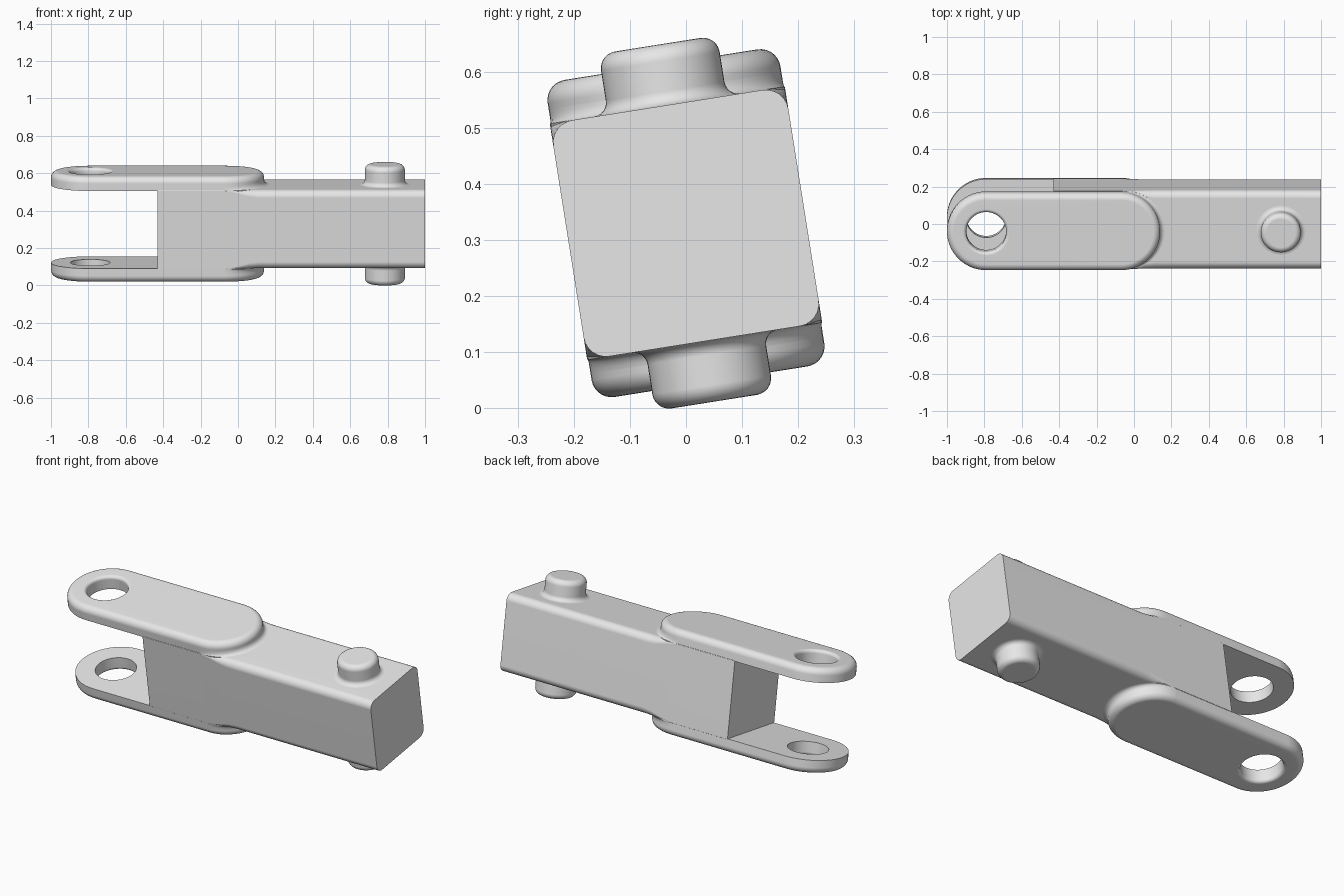
import bpy, bmesh, math
from math import sin, cos, pi

cube = bpy.data.objects.get("Cube")
if cube:
    bpy.data.objects.remove(cube, do_unlink=True)

TILT = math.radians(9)      # whole link leans about its long axis
CENTRE_Z = 0.33
HALF_W = 0.212              # half width of the body
HALF_H = 0.213              # half height of the body
LUG_R = 0.21                # end radius of the fork plates
LUG_TOP = 0.286
HOLE_X, FRONT_X, PEG_X = -0.79, -0.07, 0.785

grey = bpy.data.materials.new("plain grey")
grey.use_nodes = True
grey.diffuse_color = (0.8, 0.8, 0.8, 1)
grey.node_tree.nodes["Principled BSDF"].inputs["Base Color"].default_value = (0.8, 0.8, 0.8, 1)


def loft(name, rings, wrap=False, mirror=True):
    """Skin closed rings of points; wrap joins last to first, otherwise ends are capped."""
    bm = bmesh.new()
    rows = [[bm.verts.new(p) for p in ring] for ring in rings]
    n = len(rows[0])
    pairs = list(zip(rows, rows[1:])) + ([(rows[-1], rows[0])] if wrap else [])
    for a, b in pairs:
        for i in range(n):
            j = (i + 1) % n
            bm.faces.new((a[i], a[j], b[j], b[i]))
    if not wrap:
        bm.faces.new(rows[0])
        bm.faces.new(rows[-1])
    bmesh.ops.remove_doubles(bm, verts=bm.verts, dist=1e-5)
    bmesh.ops.recalc_face_normals(bm, faces=bm.faces)
    mesh = bpy.data.meshes.new(name)
    bm.to_mesh(mesh)
    bm.free()
    mesh.materials.append(grey)
    obj = bpy.data.objects.new(name, mesh)
    bpy.context.collection.objects.link(obj)
    obj.location.z = CENTRE_Z
    obj.rotation_euler.x = TILT
    bpy.ops.object.select_all(action='DESELECT')
    obj.select_set(True)
    bpy.context.view_layer.objects.active = obj
    bpy.ops.object.shade_smooth_by_angle(angle=math.radians(40))
    if mirror:
        mod = obj.modifiers.new("both sides", 'MIRROR')
        mod.use_axis = (False, False, True)
        mod.use_mirror_merge = False
    normals = obj.modifiers.new("even shading", 'WEIGHTED_NORMAL')
    normals.keep_sharp = True
    return obj


def arc(start, end, steps):
    return [start + (end - start) * i / steps for i in range(steps + 1)]


def body_section(x, r):
    """Rounded rectangle across the body."""
    ring = []
    for k, (sy, sz) in enumerate(((1, 1), (-1, 1), (-1, -1), (1, -1))):
        for a in arc(k * pi / 2, (k + 1) * pi / 2, 6):
            ring.append((x, sy * (HALF_W - r) + r * cos(a), sz * (HALF_H - r) + r * sin(a)))
    return ring


# Body: square behind, edges softening toward the plug end
loft("body", [body_section(x, r) for x, r in
              ((-0.43, 0.002), (FRONT_X, 0.002), (-0.01, 0.014),
               (0.06, 0.034), (0.11, 0.04), (1.0, 0.04))], mirror=False)


# Fork plates: stadium outline with a round hole
HALF_TURNS = ([(a, FRONT_X) for a in arc(-pi / 2, pi / 2, 28)]
              + [(a, HOLE_X) for a in arc(pi / 2, 3 * pi / 2, 28)])


def stadium(r, z):
    return [(cx + r * cos(a), r * sin(a), z) for a, cx in HALF_TURNS]


def hole(r, z):
    return [(HOLE_X + r * cos(a), r * sin(a), z) for a, cx in HALF_TURNS]


EDGE, LIP, HOLE_R = 0.036, 0.018, 0.107
plate = [stadium(LUG_R, 0.21)]
plate += [stadium(LUG_R - EDGE + EDGE * cos(a), LUG_TOP - EDGE + EDGE * sin(a))
          for a in arc(0, pi / 2, 7)]
plate += [hole(HOLE_R + LIP - LIP * cos(a), LUG_TOP - LIP + LIP * sin(a))
          for a in arc(pi / 2, 0, 5)]
plate += [hole(HOLE_R, 0.21)]
loft("fork_plates", plate, wrap=True)

# Concave fillet where each plate end meets the body
FIL = 0.026


def fillet_section(a):
    flare = FIL * cos(a)
    prof = [(LUG_R - 0.03, 0.16), (LUG_R + flare, 0.16)]
    prof += [(LUG_R + flare * (1 - sin(t)), HALF_H + FIL * (1 - cos(t)))
             for t in arc(0, pi / 2, 6)]
    prof += [(LUG_R - 0.03, HALF_H + FIL)]
    return [(FRONT_X + r * cos(a), r * sin(a), z) for r, z in prof]


loft("plate_fillets", [fillet_section(a) for a in arc(-pi / 2, pi / 2, 28)])

# Pegs with a flared foot and rounded top
PEG_R, PEG_TOP, FOOT, CROWN = 0.107, 0.322, 0.025, 0.03
profile = [(PEG_R + FOOT, 0.2)]
profile += [(PEG_R + FOOT - FOOT * sin(t), HALF_H + FOOT - FOOT * cos(t))
            for t in arc(0, pi / 2, 6)]
profile += [(PEG_R - CROWN + CROWN * cos(t), PEG_TOP - CROWN + CROWN * sin(t))
            for t in arc(0, pi / 2, 6)]
loft("pegs", [[(PEG_X + r * cos(2 * pi * i / 48), r * sin(2 * pi * i / 48), z)
               for i in range(48)] for r, z in profile])
